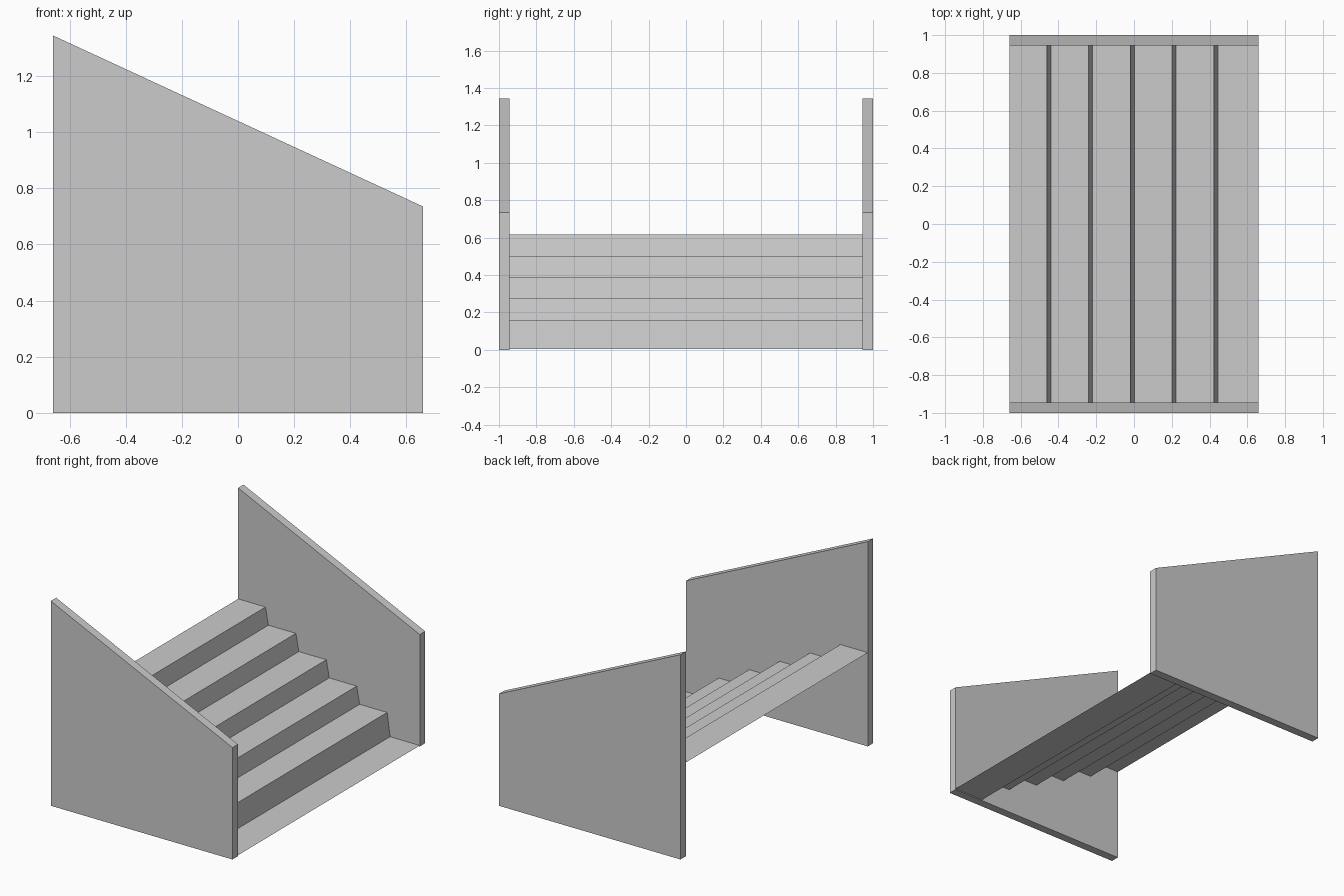
import bpy, bmesh
from mathutils import Vector

if "Cube" in bpy.data.objects:
    bpy.data.objects.remove(bpy.data.objects["Cube"])

X, Y, T = 0.66, 1.0, 0.056   # half length, half width, wall thickness


def extrude_profile(name, points, y0, y1, closed):
    """Sweep an (x, z) profile along y; closed profiles become solids."""
    bm = bmesh.new()
    vs = [bm.verts.new((x, y0, z)) for x, z in points]
    if closed:
        geom = [bm.faces.new(vs)]
        res = bmesh.ops.extrude_face_region(bm, geom=geom, use_keep_orig=True)
    else:
        geom = [bm.edges.new(pair) for pair in zip(vs, vs[1:])]
        res = bmesh.ops.extrude_edge_only(bm, edges=geom)
    moved = [g for g in res["geom"] if isinstance(g, bmesh.types.BMVert)]
    bmesh.ops.translate(bm, verts=moved, vec=Vector((0, y1 - y0, 0)))
    bmesh.ops.recalc_face_normals(bm, faces=bm.faces)
    # an open sheet should face upward
    if not closed and sum(f.normal.z * f.calc_area() for f in bm.faces) < 0:
        bmesh.ops.reverse_faces(bm, faces=bm.faces)
    mesh = bpy.data.meshes.new(name)
    bm.to_mesh(mesh)
    bm.free()
    obj = bpy.data.objects.new(name, mesh)
    bpy.context.collection.objects.link(obj)
    return obj


# Sloped-top side walls
wall = [(-X, 0), (X, 0), (X, 0.735), (-X, 1.345)]
extrude_profile("front_wall", wall, -Y, -Y + T, True)
extrude_profile("back_wall", wall, Y - T, Y, True)

# Folded sheet of treads and slightly leaning risers
levels = [0.616 - 0.114 * i for i in range(5)] + [0.006]
steps = [(-X, levels[0])]
for i in range(5):
    x = -0.461 + 0.221 * i
    steps += [(x, levels[i]), (x + 0.021, levels[i + 1])]
steps.append((X, levels[-1]))
extrude_profile("stair_treads", steps, -Y + T, Y - T, False)
